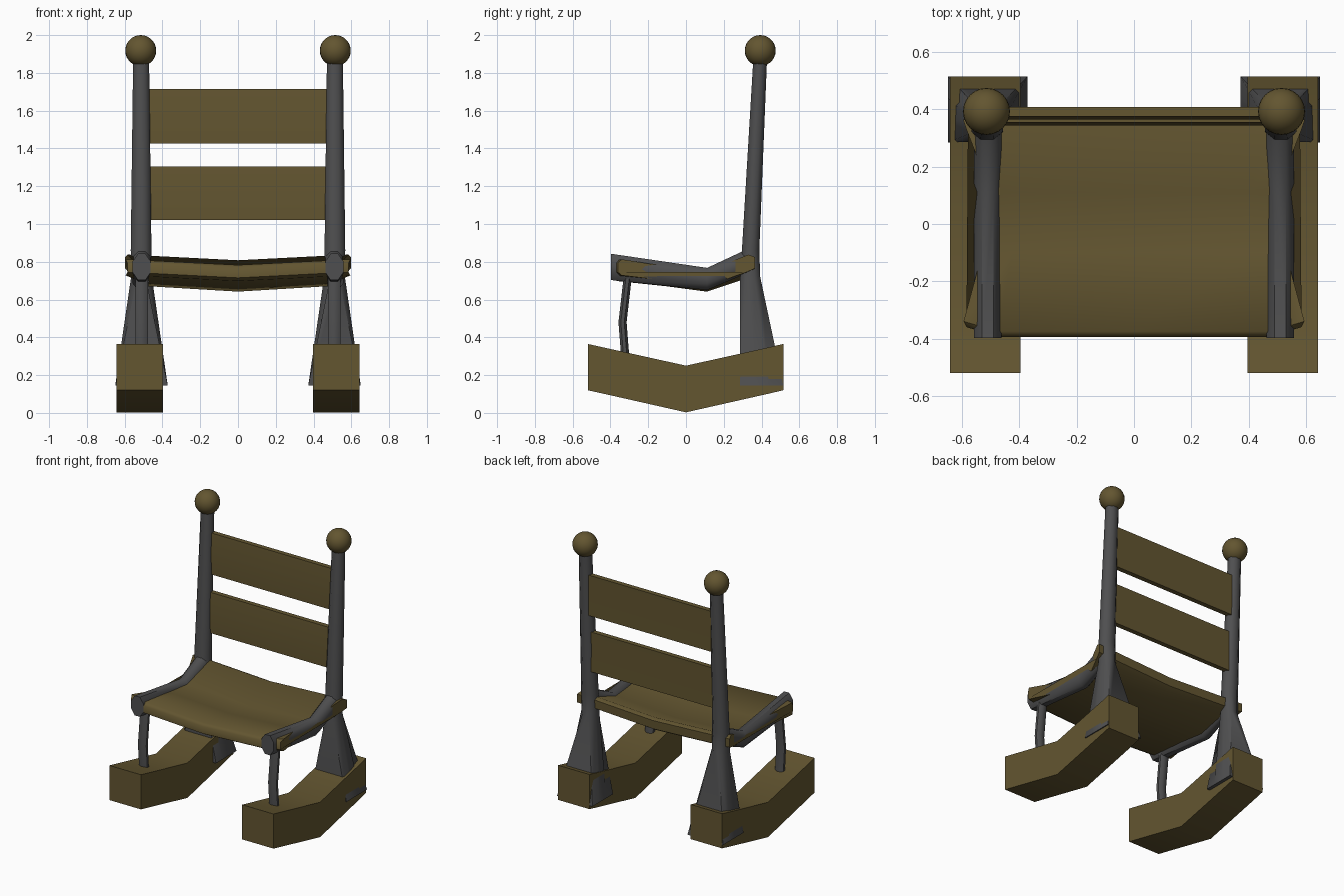
import bpy, bmesh, math
from mathutils import Vector

if "Cube" in bpy.data.objects:
    bpy.data.objects.remove(bpy.data.objects["Cube"])


def material(name, rgb):
    m = bpy.data.materials.new(name)
    m.diffuse_color = (*rgb, 1)
    m.use_nodes = True
    m.node_tree.nodes["Principled BSDF"].inputs["Base Color"].default_value = m.diffuse_color
    return m


WOOD = material("olive wood", (0.125, 0.092, 0.030))
GREY = material("dark grey", (0.078, 0.078, 0.080))


def make(name, bm, mat, angle=40):
    bmesh.ops.recalc_face_normals(bm, faces=bm.faces)
    me = bpy.data.meshes.new(name)
    bm.to_mesh(me)
    bm.free()
    me.materials.append(mat)
    ob = bpy.data.objects.new(name, me)
    bpy.context.collection.objects.link(ob)
    bpy.ops.object.select_all(action='DESELECT')
    ob.select_set(True)
    bpy.context.view_layer.objects.active = ob
    bpy.ops.object.shade_smooth_by_angle(angle=math.radians(angle))
    return ob


def loft(name, rings, mat, angle=40):
    """Skin a list of equally long point rings and cap both ends."""
    bm = bmesh.new()
    vs = [[bm.verts.new(p) for p in r] for r in rings]
    n = len(vs[0])
    for a, b in zip(vs, vs[1:]):
        for i in range(n):
            bm.faces.new((a[i], a[(i + 1) % n], b[(i + 1) % n], b[i]))
    bm.faces.new(vs[0])
    bm.faces.new(vs[-1])
    return make(name, bm, mat, angle)


def circle(n=8):
    o = math.pi / n
    return [(math.cos(o + i * math.tau / n), math.sin(o + i * math.tau / n)) for i in range(n)]


# eight points of a square, matched to the octagon order
SQUARE = [(1, 0.35), (1, 1), (-1, 1), (-1, 0.35), (-1, -0.35), (-1, -1), (1, -1), (1, -0.35)]
OCT = [(x * 1.06, y * 1.06) for x, y in circle()]

for s, side in ((-1, "left"), (1, "right")):
    # rocker
    prof = [(-.52, .365, .12), (-.43, .345, .10), (0, .25, .003), (.43, .345, .10), (.515, .365, .12)]
    loft(side + "_rocker",
         [[(s * .396, y, b), (s * .643, y, b), (s * .643, y, t), (s * .396, y, t)] for y, t, b in prof],
         WOOD, 30)

    # rear post with flared foot
    rings = []
    for z, cx, cy, rx, ry, sec in ((.145, .511, .40, .139, .115, SQUARE),
                                   (.72, .511, .340, .056, .054, OCT),
                                   (.86, .513, .342, .056, .047, OCT),
                                   (1.88, .513, .393, .043, .037, OCT)):
        rings.append([(s * (cx + rx * x), cy + ry * y, z) for x, y in sec])
    loft(side + "_rear_post", rings, GREY, 50)

    # post ball
    bm = bmesh.new()
    bmesh.ops.create_uvsphere(bm, u_segments=24, v_segments=14, radius=.082)
    bmesh.ops.translate(bm, verts=bm.verts, vec=Vector((s * .515, .393, 1.918)))
    make(side + "_post_ball", bm, WOOD)

    # side rail of the seat
    loft(side + "_seat_rail",
         [[(s * (.51 + .049 * x), y, c + h * z) for x, z in OCT]
          for y, c, h in ((-.398, .773, .071), (.112, .709, .060), (.35, .815, .065))],
         GREY, 50)

    # thin front leg
    loft(side + "_front_leg",
         [[(s * (.51 + .033 * x), y + .022 * q, z) for x, q in OCT]
          for y, z in ((-.318, .25), (-.336, .48), (-.305, .75))],
         GREY, 50)

# sagging seat: side section with rounded front and back, swept across x
#        y at middle, y at ends, z at ends, half width
section = [(-.395, -.36, .795, .585), (-.375, -.34, .813, .595), (-.10, -.10, .775, .53),
           (.11, .11, .748, .50), (.34, .33, .838, .585), (.365, .365, .825, .597),
           (.362, .365, .765, .597), (.33, .32, .745, .58), (.11, .11, .672, .50),
           (-.10, -.10, .700, .53), (-.365, -.34, .728, .595), (-.395, -.36, .745, .585)]
rings = []
for t in (-1, -.8, 0, .8, 1):
    e = max(0, abs(t) - .8) / .2
    rings.append([(t * w, ym + (ye - ym) * e, z - .03 * (1 - abs(t)))
                  for ym, ye, z, w in section])
loft("seat", rings, WOOD, 50)

# two back slats, leaning with the posts
for name, z0, z1, c in (("lower_slat", 1.02, 1.305, .362), ("upper_slat", 1.425, 1.715, .383)):
    zm = (z0 + z1) / 2
    ring = [(-.014, z0), (.020, z0), (.022, zm), (.026, z1), (-.008, z1), (-.018, zm)]
    loft(name, [[(x, c + y, z) for y, z in ring] for x in (-.48, 0, .48)], WOOD, 40)
